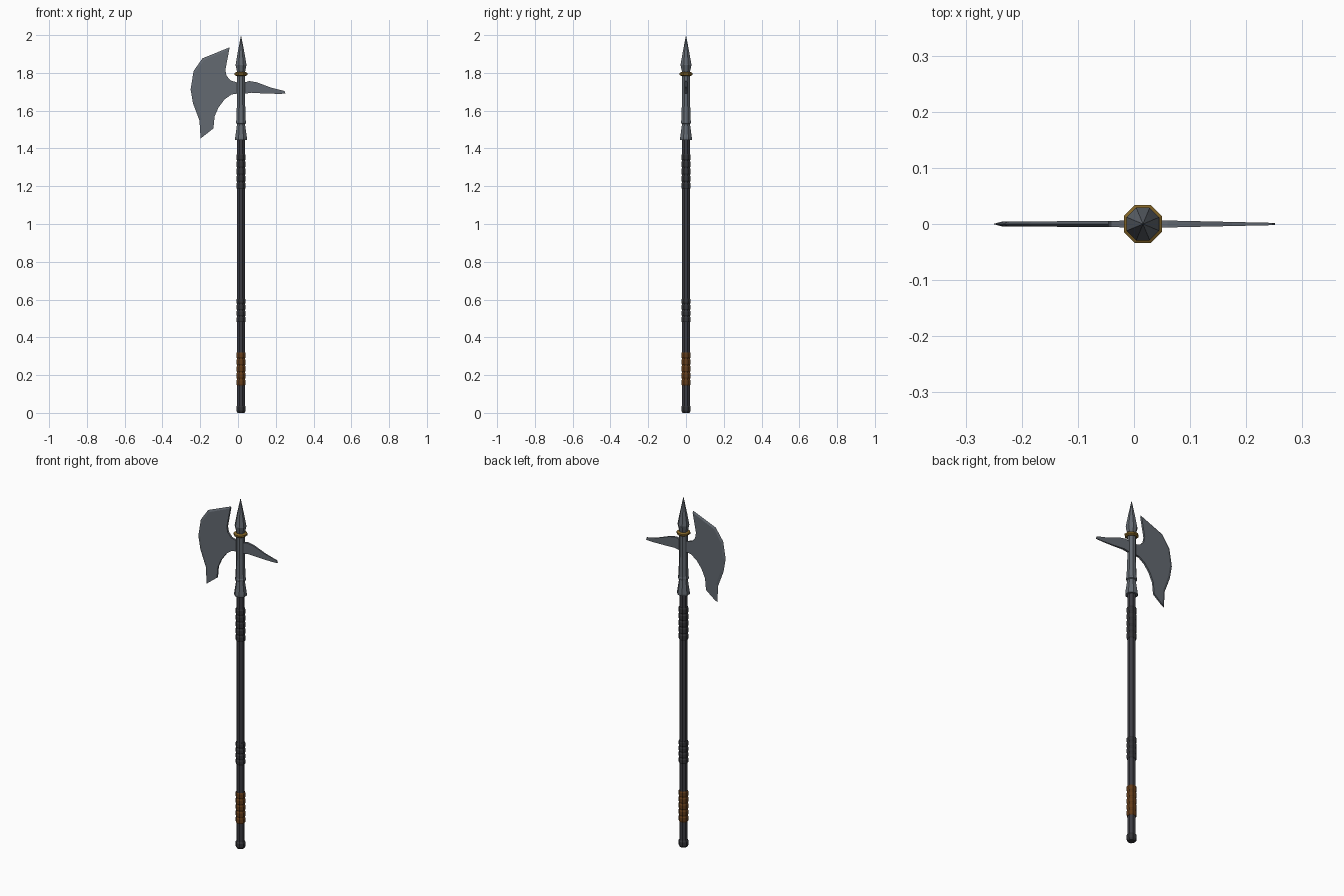
import bpy, bmesh, math

if "Cube" in bpy.data.objects:
    bpy.data.objects.remove(bpy.data.objects["Cube"])

CX = 0.016   # the pole axis sits slightly right of centre


def material(name, rgb):
    m = bpy.data.materials.new(name)
    m.diffuse_color = (*rgb, 1)
    m.use_nodes = True
    m.node_tree.nodes["Principled BSDF"].inputs["Base Color"].default_value = m.diffuse_color
    return m


steel = material("steel", (0.125, 0.142, 0.165))
socket_steel = material("socket steel", (0.125, 0.142, 0.165))
dark = material("dark pole", (0.045, 0.045, 0.055))
black = material("black wrap", (0.035, 0.035, 0.040))
leather = material("brown leather", (0.125, 0.045, 0.010))
gold = material("old gold", (0.22, 0.125, 0.02))


def finish(bm, name, mat):
    bmesh.ops.recalc_face_normals(bm, faces=bm.faces)
    me = bpy.data.meshes.new(name)
    bm.to_mesh(me)
    bm.free()
    me.materials.append(mat)
    ob = bpy.data.objects.new(name, me)
    bpy.context.collection.objects.link(ob)
    return ob


def lathe(name, profile, mat, sides=8):
    """Stack octagonal rings from (flat-to-flat half width, z) pairs."""
    bm = bmesh.new()
    rings = []
    for r, z in profile:
        c = r / math.cos(math.pi / sides)
        rings.append([bm.verts.new((CX + c * math.cos((i + .5) * math.tau / sides),
                                    c * math.sin((i + .5) * math.tau / sides), z))
                      for i in range(sides)])
    for a, b in zip(rings, rings[1:]):
        for i in range(sides):
            j = (i + 1) % sides
            bm.faces.new((a[i], a[j], b[j], b[i]))
    bm.faces.new(rings[0])
    bm.faces.new(rings[-1])
    bmesh.ops.remove_doubles(bm, verts=bm.verts, dist=1e-4)
    return finish(bm, name, mat)


def wrap(name, z0, z1, bands, mat, r=0.0245):
    """Grip made of raised bands with narrow grooves between them."""
    step = (z1 - z0) / bands
    prof = []
    for k in range(bands):
        a = z0 + k * step
        prof += [(r - 0.003, a), (r, a + 0.006), (r, a + step - 0.010),
                 (r - 0.003, a + step - 0.004)]
    return lathe(name, prof, mat)


def plate(name, body, edge, half, mat):
    """Flat plate; half(x) is its half thickness. edge = sharp outline that
    runs alongside the first len(edge) points of body."""
    bm = bmesh.new()
    n, e = len(body), len(edge)
    front = [bm.verts.new((x, -half(x), z)) for x, z in body]
    back = [bm.verts.new((x, half(x), z)) for x, z in body]
    sharp = [bm.verts.new((x, 0, z)) for x, z in edge]
    bm.faces.new(front)
    bm.faces.new(back[::-1])
    for i in range(n):
        j = (i + 1) % n
        if i < e - 1:
            bm.faces.new((front[i], front[j], sharp[j], sharp[i]))
            bm.faces.new((back[i], back[j], sharp[j], sharp[i]))
        else:
            bm.faces.new((front[i], front[j], back[j], back[i]))
    if e:
        for i in (0, e - 1):
            bm.faces.new((front[i], back[i], sharp[i]))
    return finish(bm, name, mat)


# Pole and butt cap
lathe("pole", [(0.020, 0.02), (0.020, 1.47)], dark)
lathe("butt_cap", [(0.019, 0.0), (0.025, 0.012), (0.025, 0.032), (0.020, 0.04)], black)

# Wrapped grips
wrap("lower_leather_grip", 0.145, 0.325, 5, leather)
wrap("middle_grip", 0.48, 0.61, 4, black)
wrap("upper_grip", 1.185, 1.375, 5, black)

# Socket with flared foot and a ring
lathe("socket", [(0.031, 1.445), (0.031, 1.457), (0.021, 1.53), (0.027, 1.533),
                 (0.027, 1.543), (0.025, 1.548), (0.021, 1.66), (0.021, 1.79)], socket_steel)

# Collar under the spike
lathe("gold_collar", [(0.026, 1.784), (0.034, 1.790), (0.034, 1.799), (0.026, 1.804)], gold)

# Top spike
lathe("top_spike", [(0.020, 1.80), (0.029, 1.842), (0.017, 1.912), (0.0, 2.0)], steel)

# Axe blade with a bevelled cutting edge
cutting = [(-0.045, 1.935), (-0.188, 1.877), (-0.235, 1.81), (-0.251, 1.713),
           (-0.238, 1.638), (-0.204, 1.548), (-0.198, 1.453)]
inner = [(-0.046, 1.925), (-0.180, 1.868), (-0.222, 1.805), (-0.236, 1.713),
         (-0.224, 1.642), (-0.191, 1.552), (-0.185, 1.463)]
rear = [(-0.13, 1.506), (-0.124, 1.57), (-0.103, 1.617), (-0.071, 1.66),
        (-0.034, 1.686), (0.01, 1.692), (0.01, 1.745), (-0.04, 1.76),
        (-0.061, 1.785), (-0.067, 1.815)]
plate("axe_blade", inner + rear, cutting, lambda x: 0.006 + 0.008 * x, steel)

# Back beak
beak = [(0.02, 1.745), (0.06, 1.757), (0.10, 1.75), (0.175, 1.722), (0.247, 1.704),
        (0.251, 1.69), (0.21, 1.689), (0.12, 1.692), (0.07, 1.695), (0.02, 1.687)]
plate("back_beak", beak, [], lambda x: 0.0075 - 0.022 * x, steel)
